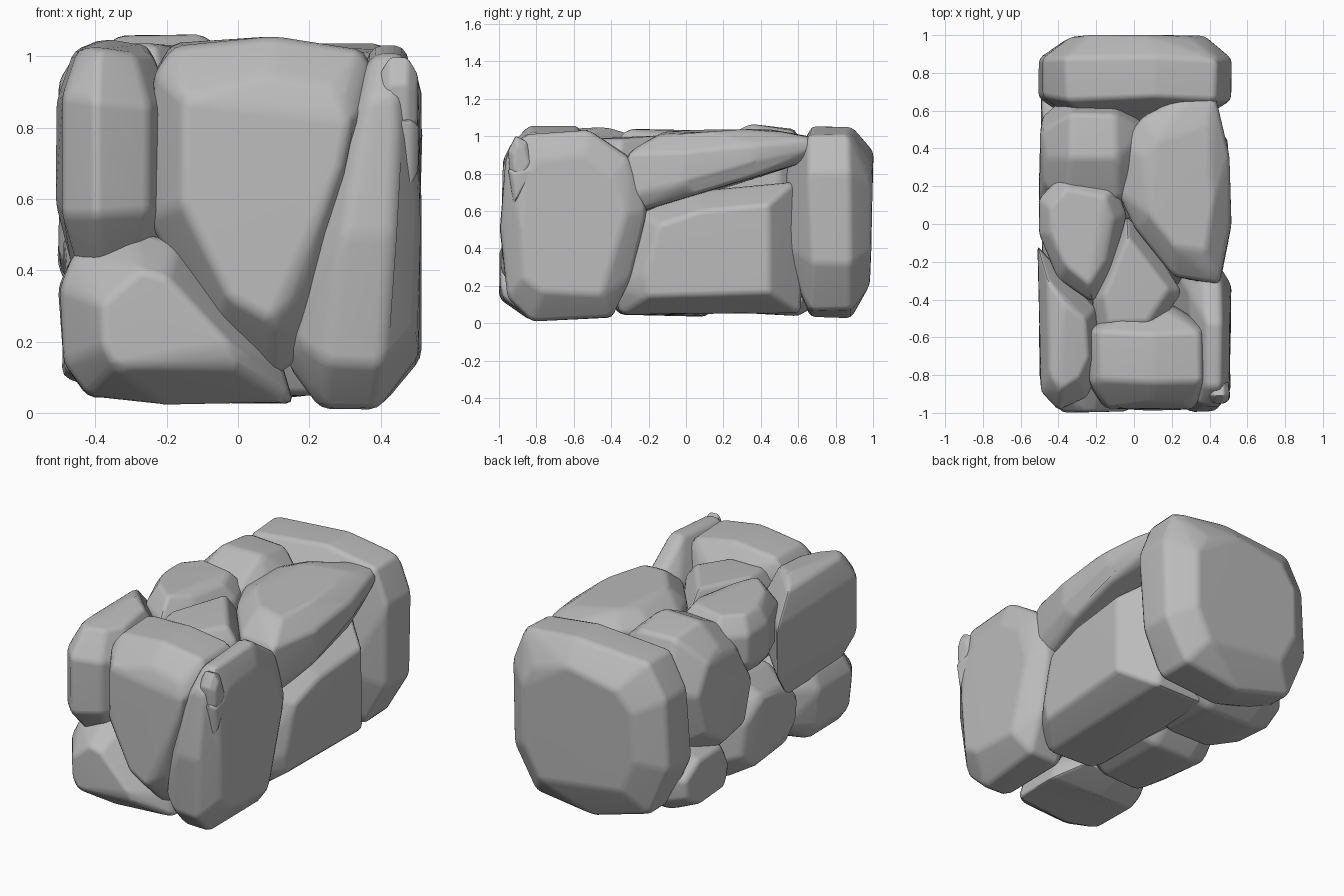
import bpy
import bmesh
import math
import random
from mathutils import Vector

default_cube = bpy.data.objects.get("Cube")
if default_cube:
    bpy.data.objects.remove(default_cube, do_unlink=True)

random.seed(4)

# One plain stone material for every block
stone_grey = bpy.data.materials.new("stone_grey")
stone_grey.use_nodes = True
grey = (0.5, 0.5, 0.5, 1)
stone_grey.diffuse_color = grey
stone_grey.node_tree.nodes["Principled BSDF"].inputs["Base Color"].default_value = grey


def stone(name, axis, outline, near, far, near_scale=.72, far_scale=.72,
          tilt=0, rounding=.025):
    """Chiselled convex stone: outline swept along an axis, ends drawn in.
    Tilt slopes the near end along the second outline direction."""
    corners = [Vector(corner) for corner in outline]
    centre = sum(corners, Vector((0, 0))) / len(corners)
    bm = bmesh.new()
    for along, scale, shrink, shift in ((0, near_scale, .1, .08),
                                        (.25, 1.025, .03, .06),
                                        (.75, 1.025, .03, -.06),
                                        (1, far_scale, .1, -.08)):
        for corner in corners:
            flat = centre.lerp(corner, scale * (1 - random.uniform(0, shrink)))
            start = near + tilt * (flat.y - centre.y)
            place = list(flat)
            along_here = along + random.uniform(0, shift)
            place.insert("xyz".index(axis), start + (far - start) * along_here)
            bm.verts.new(place)
    bmesh.ops.remove_doubles(bm, verts=bm.verts, dist=rounding)
    hull = bmesh.ops.convex_hull(bm, input=bm.verts)
    unused = {v for v in hull["geom_interior"] + hull["geom_unused"]
              if isinstance(v, bmesh.types.BMVert)}
    bmesh.ops.delete(bm, geom=list(unused), context="VERTS")

    # Merge nearly flat triangles into broad facets, then soften the edges
    bmesh.ops.dissolve_limit(bm, angle_limit=math.radians(10),
                             verts=bm.verts, edges=bm.edges)
    bmesh.ops.bevel(bm, geom=bm.edges[:], offset=rounding, segments=2,
                    profile=.5, affect="EDGES", clamp_overlap=True)
    bmesh.ops.recalc_face_normals(bm, faces=bm.faces)

    mesh = bpy.data.meshes.new(name)
    bm.to_mesh(mesh)
    bm.free()
    mesh.materials.append(stone_grey)
    block = bpy.data.objects.new(name, mesh)
    bpy.context.collection.objects.link(block)
    bpy.ops.object.select_all(action="DESELECT")
    block.select_set(True)
    bpy.context.view_layer.objects.active = block
    bpy.ops.object.shade_smooth_by_angle(angle=math.radians(35))
    normals = block.modifiers.new("facet_normals", "WEIGHTED_NORMAL")
    normals.keep_sharp = True


# Back end of the wall
stone("back_stone", "y",
      [(-.5, .42), (-.48, .82), (-.36, 1.01), (.1, 1.05), (.43, 1.0),
       (.51, .8), (.5, .32), (.36, .07), (-.02, .03), (-.38, .13)],
      .53, 1.01, .65, .74)

# Front end of the wall
stone("front_centre_stone", "y",
      [(-.23, .95), (-.18, 1.03), (.1, 1.05), (.35, 1.01), (.4, .88),
       (.37, .7), (.22, .2), (.1, .11), (-.06, .21), (-.26, .55)],
      -.99, -.4, .76, .5)
stone("front_lower_left_stone", "y",
      [(-.5, .35), (-.46, .45), (-.3, .51), (-.17, .48), (-.08, .34),
       (.12, .15), (.15, .03), (-.2, .02), (-.42, .05), (-.49, .14)],
      -1.0, -.35, .62, .7)
stone("front_upper_left_stone", "z",
      [(-.51, -.12), (-.38, -.32), (-.2, -.45), (-.18, -.75), (-.25, -.91),
       (-.4, -.98), (-.49, -.88), (-.52, -.55)],
      .38, 1.06, .72, .72)
stone("front_right_stone", "x",
      [(-.96, .88), (-.86, 1.0), (-.52, 1.03), (-.3, .88), (-.21, .6),
       (-.3, .25), (-.4, .04), (-.82, .02), (-.95, .14), (-.99, .5)],
      .22, .52, .85, .78, tilt=.22)

# Small chips wedged into the front right corner
stone("corner_chip", "x",
      [(-.95, .92), (-.91, 1.0), (-.85, .97), (-.81, .84), (-.88, .73),
       (-.94, .79)],
      .39, .51, .65, .65, rounding=.012)
stone("corner_splinter", "x",
      [(-.95, .82), (-.78, .86), (-.86, .73), (-.92, .63)],
      .41, .51, .5, .7, rounding=.01)

# Right face
stone("right_upper_stone", "z",
      [(.21, -.27), (.45, -.32), (.51, .0), (.5, .36), (.43, .66),
       (.33, .71), (.05, .56), (-.06, .42), (-.08, .17), (.01, -.02)],
      .72, 1.04, .9, .7, tilt=.33)
stone("right_lower_stone", "x",
      [(-.41, .2), (-.34, .05), (.25, .03), (.6, .06), (.64, .5),
       (.57, .75), (.05, .7), (-.27, .6)],
      -.15, .5, .7, .72)

# Top and left face
stone("left_back_stone", "x",
      [(-.03, .65), (.14, .96), (.35, 1.06), (.58, 1.03), (.68, .75),
       (.6, .4), (.35, .24), (.08, .32)],
      -.51, .08, .7, .7)
stone("left_top_stone", "z",
      [(-.5, .13), (-.38, .26), (-.1, .21), (-.04, .05), (-.11, -.25),
       (-.22, -.41), (-.4, -.29), (-.5, -.05)],
      .64, 1.04, .7, .78)
stone("top_centre_stone", "z",
      [(-.04, .04), (.1, -.11), (.25, -.36), (.1, -.58), (-.18, -.61),
       (-.22, -.4), (-.14, -.15)],
      .55, 1.02, .7, .78)

# Lower left face
stone("left_lower_middle_stone", "x",
      [(-.47, .2), (-.35, .05), (.1, .04), (.24, .16), (.22, .42),
       (.02, .6), (-.3, .56), (-.46, .4)],
      -.5, .1, .72, .8)
stone("left_lower_back_stone", "x",
      [(.16, .2), (.25, .06), (.6, .04), (.77, .14), (.77, .3),
       (.6, .42), (.28, .4)],
      -.5, .12, .72, .8)
